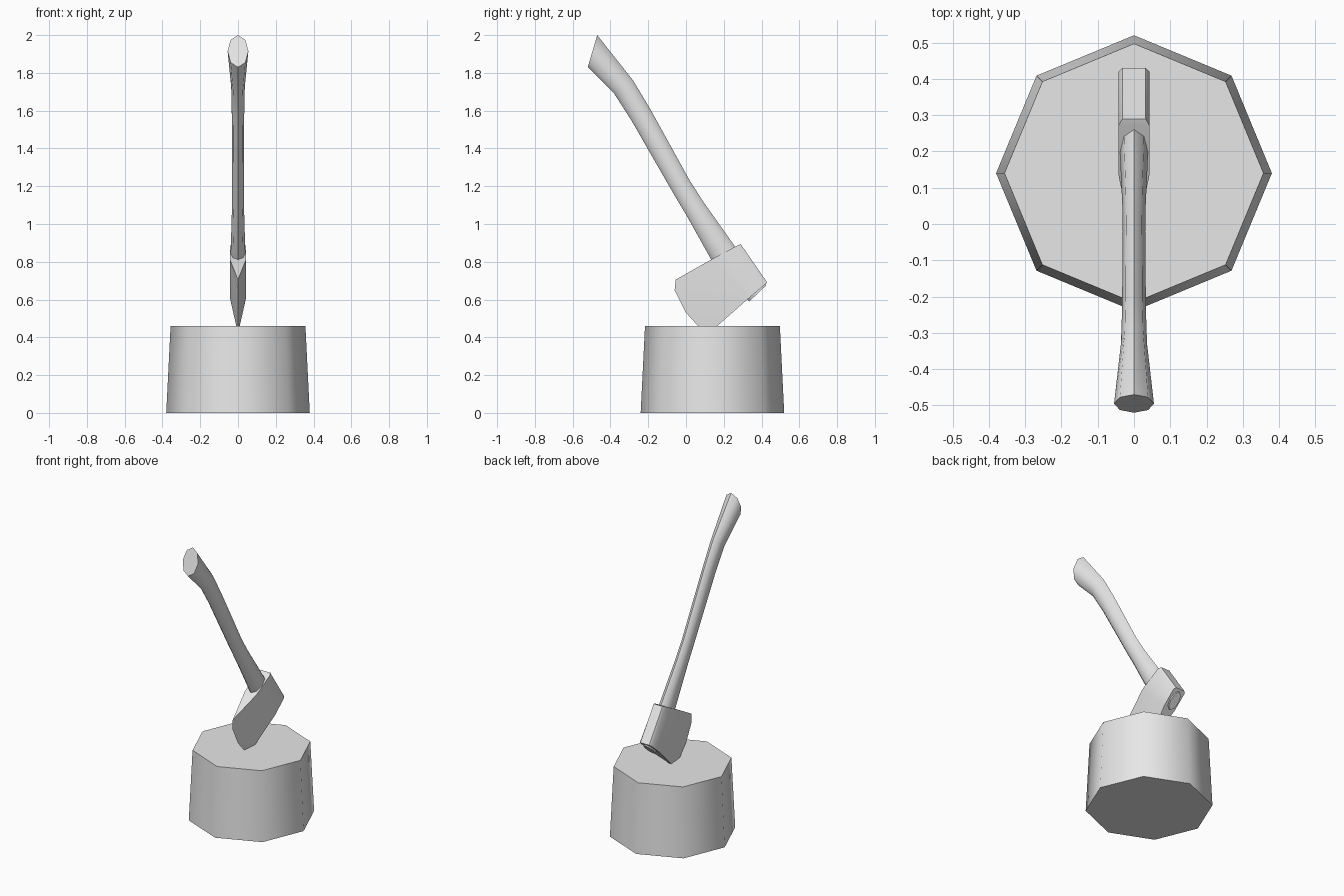
import bpy, bmesh, math
from mathutils import Vector

if "Cube" in bpy.data.objects:
    bpy.data.objects.remove(bpy.data.objects["Cube"])

grey = bpy.data.materials.new("plain_grey")
grey.use_nodes = True
grey.diffuse_color = (0.8, 0.8, 0.8, 1)
grey.node_tree.nodes["Principled BSDF"].inputs["Base Color"].default_value = (0.8, 0.8, 0.8, 1)


def loft(name, rings, smooth_angle):
    """Skin a list of closed rings, cap both ends and smooth by angle."""
    bm = bmesh.new()
    loops = [[bm.verts.new(p) for p in ring] for ring in rings]
    count = len(loops[0])
    for a, b in zip(loops, loops[1:]):
        for i in range(count):
            j = (i + 1) % count
            bm.faces.new((a[i], a[j], b[j], b[i]))
    bm.faces.new(loops[0])
    bm.faces.new(loops[-1])
    bmesh.ops.remove_doubles(bm, verts=bm.verts, dist=0.0005)
    bmesh.ops.recalc_face_normals(bm, faces=bm.faces)
    mesh = bpy.data.meshes.new(name)
    bm.to_mesh(mesh)
    bm.free()
    mesh.materials.append(grey)
    obj = bpy.data.objects.new(name, mesh)
    bpy.context.collection.objects.link(obj)
    bpy.ops.object.select_all(action='DESELECT')
    obj.select_set(True)
    bpy.context.view_layer.objects.active = obj
    bpy.ops.object.shade_smooth_by_angle(angle=math.radians(smooth_angle))
    return obj


SIDES = 8


def stump_ring(radius, z):
    angles = [math.tau * i / SIDES for i in range(SIDES)]
    return [(radius * math.cos(a), 0.14 + radius * math.sin(a), z) for a in angles]


def handle_ring(back, front, half_width):
    """Oval section spanning two (y, z) points of the side outline."""
    back, front = Vector((0, *back)), Vector((0, *front))
    mid, arm = (back + front) / 2, (back - front) / 2
    angles = [math.tau * i / SIDES for i in range(SIDES)]
    return [mid + arm * math.cos(a) + Vector((half_width * math.sin(a), 0, 0)) for a in angles]


def head_ring(line, half_width):
    """Slab section along a (y, z) line, mirrored in x."""
    right = [(-half_width, y, z) for y, z in line]
    left = [(half_width, y, z) for y, z in reversed(line)]
    return right + left


def straight(top, bottom, rows=5):
    top, bottom = Vector(top), Vector(bottom)
    return [tuple(top.lerp(bottom, i / (rows - 1))) for i in range(rows)]


# Chopping block
loft("chopping_block", [stump_ring(0.38, 0), stump_ring(0.357, 0.46)], 50)

# Curved handle, from flared grip to the butt showing under the head
handle_sections = [
    ((-0.47, 2.0), (-0.52, 1.83), 0.055),
    ((-0.28, 1.76), (-0.38, 1.69), 0.036),
    ((-0.19, 1.61), (-0.29, 1.55), 0.033),
    ((0.02, 1.23), (-0.06, 1.15), 0.031),
    ((0.09, 1.12), (0.0, 1.05), 0.032),
    ((0.26, 0.88), (0.14, 0.80), 0.039),
    ((0.425, 0.675), (0.335, 0.59), 0.03),
]
loft("axe_handle", [handle_ring(*s) for s in handle_sections], 50)

# Axe head: chamfered poll, thick cheek, curved cutting edge
cutting_edge = [(-0.055, 0.705), (-0.06, 0.65), (0, 0.53), (0.06, 0.465), (0.12, 0.42)]
loft("axe_head", [
    head_ring(straight((0.29, 0.893), (0.43, 0.69)), 0.032),
    head_ring(straight((0.27, 0.885), (0.42, 0.682)), 0.043),
    head_ring(straight((0.13, 0.81), (0.33, 0.605)), 0.042),
    head_ring(cutting_edge, 0),
], 50)
